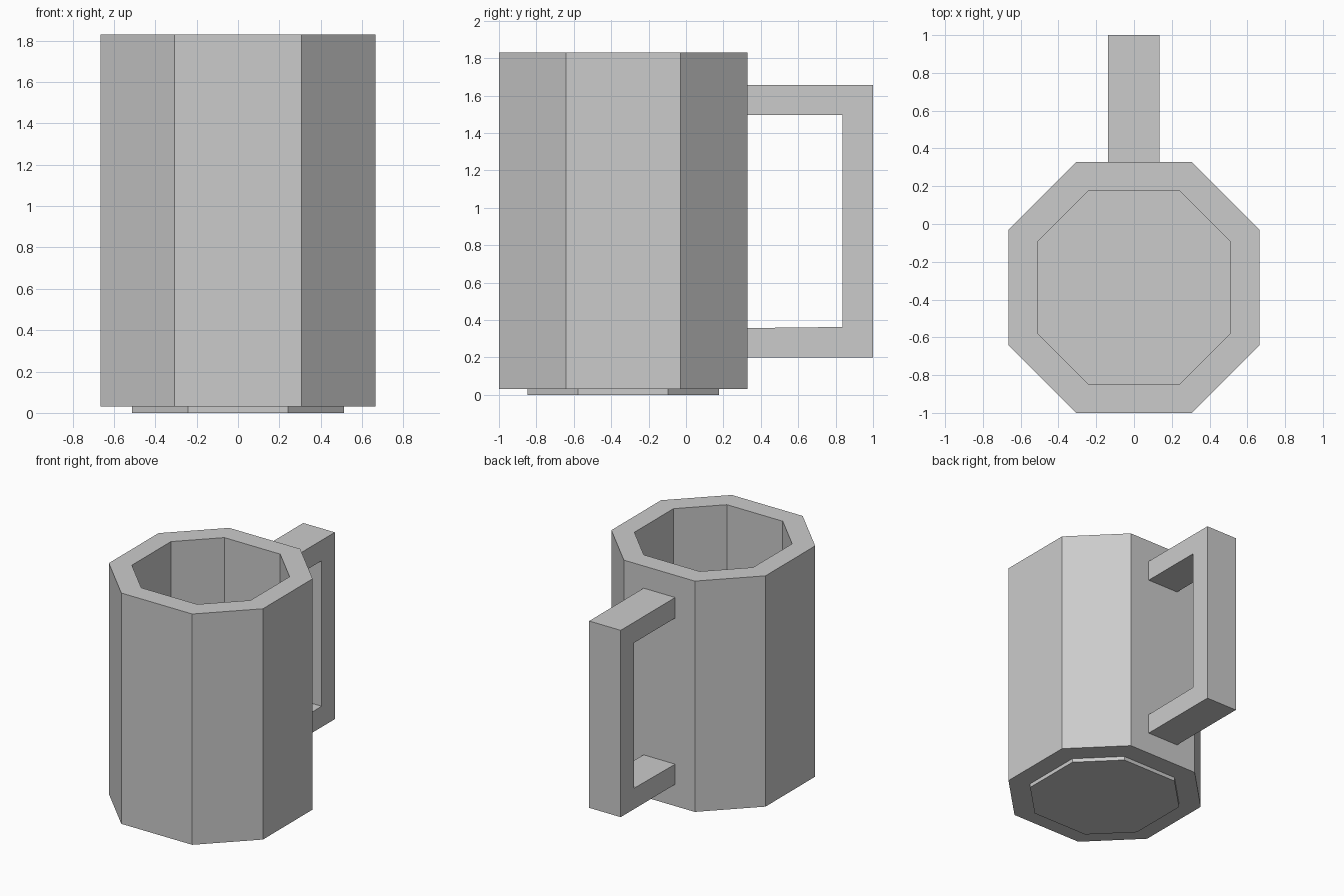
import bpy, bmesh

if "Cube" in bpy.data.objects:
    bpy.data.objects.remove(bpy.data.objects["Cube"])

CY = -0.336                      # centre line of the cup
OUTER, INNER = (0.665, 0.306), (0.512, 0.241)   # octagon: flat distance, half side
RIM_Z, BASE_Z = 1.83, 0.03


def ring(bm, size, z):
    a, b = size
    pts = [(a, -b), (a, b), (b, a), (-b, a), (-a, b), (-a, -b), (-b, -a), (b, -a)]
    return [bm.verts.new((x, CY + y, z)) for x, y in pts]


def bridge(bm, low, high):
    n = len(low)
    for i in range(n):
        j = (i + 1) % n
        bm.faces.new((low[i], low[j], high[j], high[i]))


def finish(bm, name):
    bmesh.ops.recalc_face_normals(bm, faces=bm.faces[:])
    mesh = bpy.data.meshes.new(name)
    bm.to_mesh(mesh)
    bm.free()
    obj = bpy.data.objects.new(name, mesh)
    bpy.context.collection.objects.link(obj)
    return obj


# Cup: foot, underside, outer wall, rim, inner wall and floor in one shell
bm = bmesh.new()
loops = [ring(bm, s, z) for s, z in (
    (INNER, 0), (INNER, BASE_Z), (OUTER, BASE_Z),
    (OUTER, RIM_Z), (INNER, RIM_Z), (INNER, BASE_Z + 0.003))]
for low, high in zip(loops, loops[1:]):
    bridge(bm, low, high)
bm.faces.new(loops[0][::-1])
bm.faces.new(loops[-1])
finish(bm, "cup")

# Handle: square bracket profile extruded across x
bm = bmesh.new()
profile = [(0.32, 0.2), (1.0, 0.2), (1.0, 1.657), (0.32, 1.657),
           (0.32, 1.497), (0.837, 1.497), (0.837, 0.363), (0.32, 0.357)]
left = [bm.verts.new((-0.137, y, z)) for y, z in profile]
right = [bm.verts.new((0.135, y, z)) for y, z in profile]
bridge(bm, left, right)
bm.faces.new(left[::-1])
bm.faces.new(right)
finish(bm, "handle")
